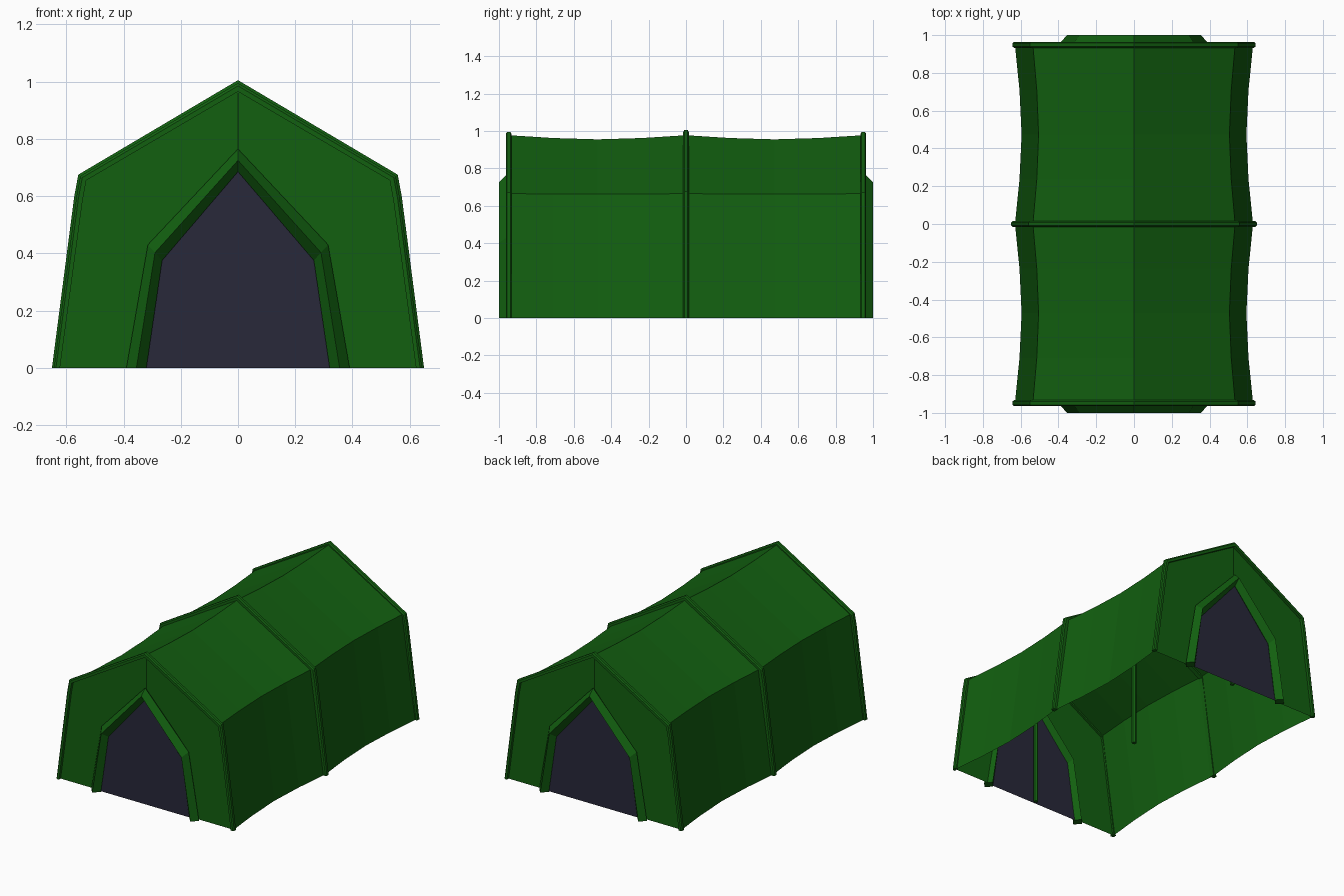
import bpy, bmesh

if "Cube" in bpy.data.objects:
    bpy.data.objects.remove(bpy.data.objects["Cube"])


def material(name, rgb):
    m = bpy.data.materials.new(name)
    m.diffuse_color = (*rgb, 1)
    m.use_nodes = True
    m.node_tree.nodes["Principled BSDF"].inputs["Base Color"].default_value = m.diffuse_color
    return m


GREEN = material("green_canvas", (0.006, 0.115, 0.005))
DARK = material("dark_door", (0.021, 0.021, 0.042))


def lerp(a, b, t):
    return [(p[0] + (q[0] - p[0]) * t, p[1] + (q[1] - p[1]) * t) for p, q in zip(a, b)]


def mirrored(half):
    return half + [(-x, z) for x, z in reversed(half[:-1])]


def finish(name, bm, mat):
    bmesh.ops.recalc_face_normals(bm, faces=bm.faces)
    me = bpy.data.meshes.new(name)
    bm.to_mesh(me)
    bm.free()
    me.materials.append(mat)
    ob = bpy.data.objects.new(name, me)
    bpy.context.collection.objects.link(ob)
    return ob


def loft(name, rows, mat=GREEN, closed=False):
    """Skin a list of (half profile, y) rows; closed makes a capped tube."""
    bm = bmesh.new()
    grid = [[bm.verts.new((x, y, z)) for x, z in mirrored(h)] for h, y in rows]
    pairs = list(zip(grid, grid[1:]))
    if closed:
        pairs.append((grid[-1], grid[0]))
        bm.faces.new([r[0] for r in grid])
        bm.faces.new([r[-1] for r in grid])
    for a, b in pairs:
        for i in range(len(a) - 1):
            bm.faces.new((a[i], a[i + 1], b[i + 1], b[i]))
    return finish(name, bm, mat)


# Half profiles (x, z), from the ground up to the ridge
taut = [(0.63, 0), (0.535, 0.665), (0, 0.977)]
slack = [(0.595, 0), (0.505, 0.662), (0, 0.955)]
rib_in = [(0.622, 0), (0.543, 0.585), (0.53, 0.655), (0, 0.965)]
rib_out = [(0.65, 0), (0.572, 0.6), (0.558, 0.675), (0, 1.005)]
door_in = [(0.32, 0), (0.265, 0.375), (0, 0.685)]
door_out = [(0.39, 0), (0.315, 0.43), (0, 0.765)]
door_mid = lerp(door_in, door_out, 0.5)

# Sagging canvas over two bays
sag = [0, 0.68, 1, 0.68, 0, 0.68, 1, 0.68, 0]
loft("canvas", [(lerp(taut, slack, s), -0.945 + 1.89 * i / 8) for i, s in enumerate(sag)])


def rib(name, y, top):
    section = [(0, -0.015), (top - 0.25, -0.015), (top, -0.009),
               (top, 0.009), (top - 0.25, 0.015), (0, 0.015)]
    loft(name, [(lerp(rib_in, rib_out, t), y + d) for t, d in section], closed=True)


def pole(name, y, height):
    bm = bmesh.new()
    bmesh.ops.create_cone(bm, cap_ends=True, segments=6, radius1=0.014,
                          radius2=0.014, depth=height)
    bmesh.ops.translate(bm, verts=bm.verts, vec=(0, y, height / 2))
    finish(name, bm, GREEN)


# Middle rib and pole
rib("middle_rib", 0, 1.0)
pole("middle_pole", 0, 0.97)

for label, s in (("front", -1), ("back", 1)):
    rib(label + "_rib", s * 0.948, 0.75)
    pole(label + "_pole", s * 0.933, 0.96)
    # End wall with door opening
    loft(label + "_wall", [(taut, s * 0.945), (door_mid, s * 0.945)])
    # Diamond-section door surround
    loft(label + "_door_frame", [(door_in, s * 0.96), (door_mid, s * 1.0),
                                 (door_out, s * 0.96), (door_mid, s * 0.92)], closed=True)
    # Dark door panel
    bm = bmesh.new()
    bm.faces.new([bm.verts.new((x, s * 0.953, z)) for x, z in mirrored(door_mid)])
    finish(label + "_door", bm, DARK)
